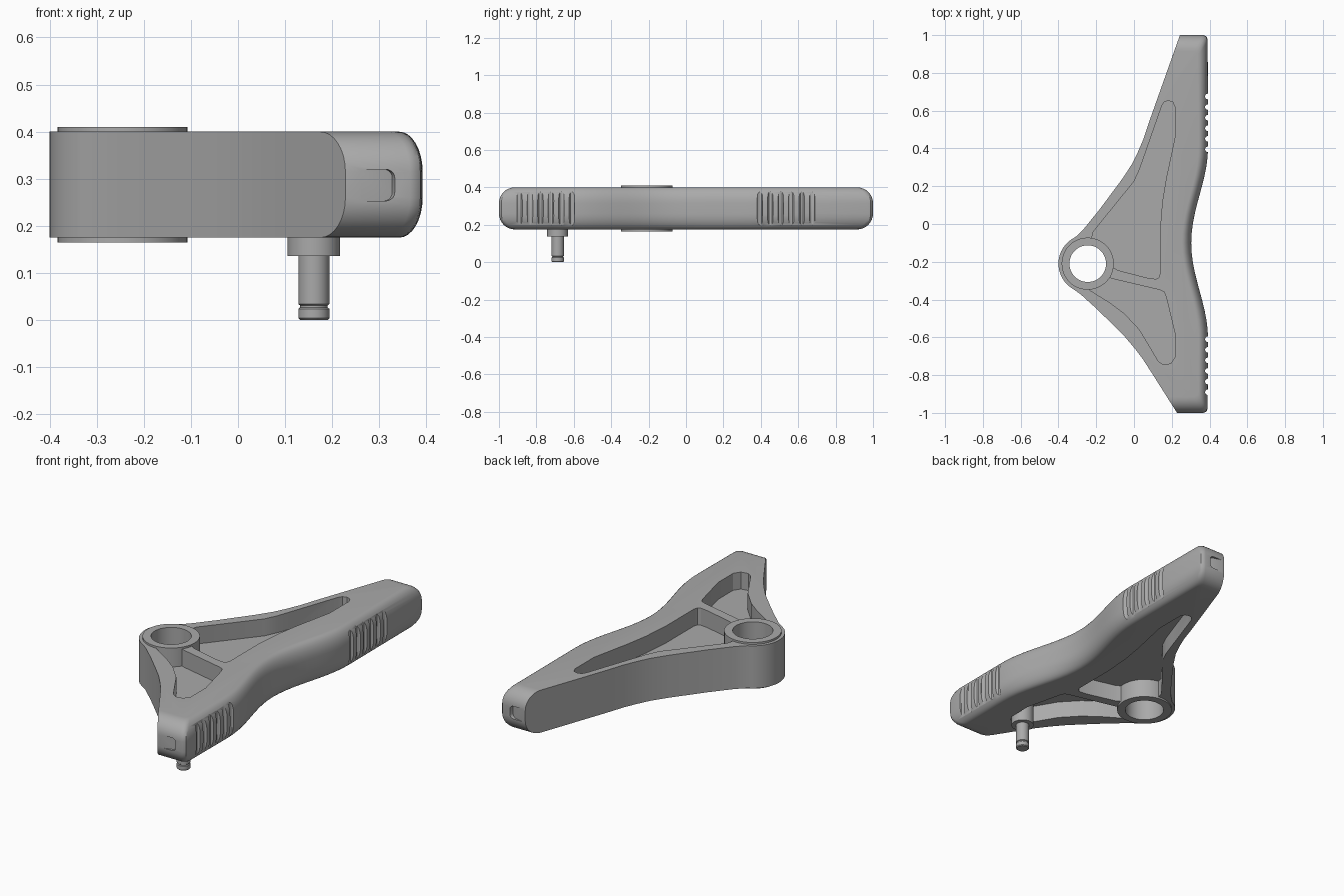
import bpy, bmesh
from math import sin, cos, pi, radians, sqrt, atan2
from mathutils import Matrix, Vector

if "Cube" in bpy.data.objects:
    bpy.data.objects.remove(bpy.data.objects["Cube"])

grey = bpy.data.materials.new("plain grey")
grey.use_nodes = True
colour = (0.4, 0.4, 0.4, 1)
grey.diffuse_color = colour
grey.node_tree.nodes["Principled BSDF"].inputs["Base Color"].default_value = colour

BOTTOM, TOP = 0.175, 0.4
HUB = Vector((-0.245, -0.21))


def loft(name, rings, caps=True):
    """Skin a stack of equal-length rings; without caps the stack closes on itself."""
    bm = bmesh.new()
    rows = [[bm.verts.new(p) for p in ring] for ring in rings]
    pairs = list(zip(rows, rows[1:]))
    if caps:
        bm.faces.new(rows[0])
        bm.faces.new(rows[-1])
    else:
        pairs.append((rows[-1], rows[0]))
    for a, b in pairs:
        for i in range(len(a)):
            j = (i + 1) % len(a)
            bm.faces.new((a[i], a[j], b[j], b[i]))
    bmesh.ops.recalc_face_normals(bm, faces=bm.faces)
    mesh = bpy.data.meshes.new(name)
    bm.to_mesh(mesh)
    bm.free()
    mesh.materials.append(grey)
    obj = bpy.data.objects.new(name, mesh)
    bpy.context.collection.objects.link(obj)
    return obj


def prism(name, pts, z0, z1):
    return loft(name, [[(x, y, z) for x, y in pts] for z in (z0, z1)])


def circle(x, y, r, n=48):
    return [(x + r * cos(2 * pi * i / n), y + r * sin(2 * pi * i / n)) for i in range(n)]


def lathe(name, centre, profile, caps=True):
    return loft(name, [[(x, y, z) for x, y in circle(*centre, r)] for r, z in profile], caps)


def select(obj):
    bpy.ops.object.select_all(action="DESELECT")
    obj.select_set(True)
    bpy.context.view_layer.objects.active = obj


def cut(obj, tool):
    mod = obj.modifiers.new("cut", "BOOLEAN")
    mod.operation, mod.solver, mod.object = "DIFFERENCE", "EXACT", tool
    select(obj)
    bpy.ops.object.modifier_apply(modifier=mod.name)
    bpy.data.objects.remove(tool)


# Plan outline: hub arc, lower arm, curved grip side, upper arm
hub_arc = [(HUB.x + 0.155 * cos(radians(a)), HUB.y + 0.155 * sin(radians(a)))
           for a in range(115, 236, 8)]
lower = [(-0.285, -0.37), (-0.2, -0.447), (-0.115, -0.53), (-0.05, -0.595), (0.005, -0.66),
         (0.05, -0.72), (0.095, -0.79), (0.228, -1)]
corner = [(0.365, 1), (0.378, 0.996), (0.387, 0.987), (0.39, 0.972)]
grip = [(0.392, y) for y in (-0.65, -0.61)]
grip += [(0.303 + 0.089 * sin(min(1, abs(i) / 10) * pi / 2) ** 2 * 1.0, -0.1 + 0.051 * i)
         for i in range(-9, 10)]
grip += [(0.392, 0.41), (0.392, 0.45)]
upper = [(0.243, 1), (0.085, 0.555), (0.05, 0.45), (0.02, 0.38), (-0.012, 0.315),
         (-0.065, 0.235), (-0.18, 0.08), (-0.265, -0.025)]
outline = (hub_arc + lower + [(x, -y) for x, y in corner] + grip
           + corner[::-1] + upper)


def body_ring(z, t):
    """Outline at height z; t runs from 0 on the flank to 1 on the rim."""
    inset = 1 - sqrt(max(0, 1 - t * t))
    ring = []
    for x, y in outline:
        dy = 0.085 * inset if abs(y) > 0.97 else 0
        if x > 0.3:
            x -= 0.05 * inset
        elif dy:
            x -= dy * (0.355 if y > 0 else 0.633)
        ring.append((x, y - dy if y > 0 else y + dy, z))
    return ring


steps = [sin(pi / 2 * i / 8) for i in range(9)]
rings = [body_ring(BOTTOM + 0.085 * (1 - t), t) for t in reversed(steps)]
rings += [body_ring(TOP - 0.085 * (1 - t), t) for t in steps]
body = loft("lever_body", rings)

# Pockets on both faces, leaving a thin web between
long_pocket = [(-0.085, -0.245), (0.07, -0.285), (0.116, -0.291), (0.132, -0.283),
               (0.138, -0.262), (0.138, -0.03), (0.15, 0.12), (0.17, 0.24), (0.217, 0.46),
               (0.217, 0.62), (0.205, 0.645), (0.182, 0.653), (0.16, 0.645), (0.147, 0.625),
               (0.058, 0.37), (0.03, 0.29), (0, 0.225), (-0.215, -0.04), (-0.225, -0.08),
               (-0.21, -0.17)]
short_pocket = [(-0.2, -0.25), (-0.235, -0.35), (-0.13, -0.415), (-0.05, -0.475), (0.03, -0.56),
                (0.13, -0.728), (0.155, -0.745), (0.195, -0.738), (0.217, -0.705),
                (0.217, -0.58), (0.17, -0.385), (0.16, -0.36), (0.14, -0.35), (-0.115, -0.29)]
for pocket in (long_pocket, short_pocket):
    cut(body, prism("pocket_cutter", pocket, 0.31, 0.5))
    cut(body, prism("pocket_cutter", pocket, 0.1, 0.265))
cut(body, prism("hub_cutter", circle(*HUB, 0.118), 0, 0.6))

# Finger grooves on the grip side
for start in (-0.89, 0.395):
    for i in range(6):
        groove = circle(0.391, start + 0.056 * i, 0.015, 12)
        cut(body, prism("groove_cutter", groove, 0.1, 0.5))

# Sloping thumbnail notch in each end
for side in (-1, 1):
    r, x1, z0, z1 = 0.018, 0.07, 0.253, 0.32
    shape = [(-0.01, z0)]
    for zc, first in ((z0 + r, -90), (z1 - r, 0)):
        shape += [(x1 - r + r * cos(radians(first + a)), zc + r * sin(radians(first + a)))
                  for a in range(0, 91, 18)]
    shape.append((-0.01, z1))
    notch = prism("notch_cutter", shape, 0, 0.1)
    slope = atan2(0.02, 0.07)
    notch.data.transform(Matrix.Rotation(slope, 4, "Z") @ Matrix.Rotation(pi / 2, 4, "X"))
    if side > 0:
        notch.data.transform(Matrix.Scale(-1, 4, (0, 1, 0)))
        notch.data.flip_normals()
    notch.data.transform(Matrix.Translation((0.26, side * 1.0, 0)))
    cut(body, notch)

# Hub sleeve
hub = lathe("hub_sleeve", HUB, [(0.138, 0.165), (0.138, 0.41), (0.097, 0.41), (0.097, 0.165)],
            caps=False)

# Locking pin with flange and ring groove
pin = lathe("locking_pin", (0.161, -0.686),
            [(0.029, 0), (0.033, 0.004), (0.033, 0.024), (0.029, 0.027), (0.029, 0.031),
             (0.033, 0.034), (0.033, 0.136), (0.056, 0.136), (0.056, 0.28)])

for obj in (body, hub, pin):
    select(obj)
    bpy.ops.object.shade_smooth_by_angle(angle=radians(30))
